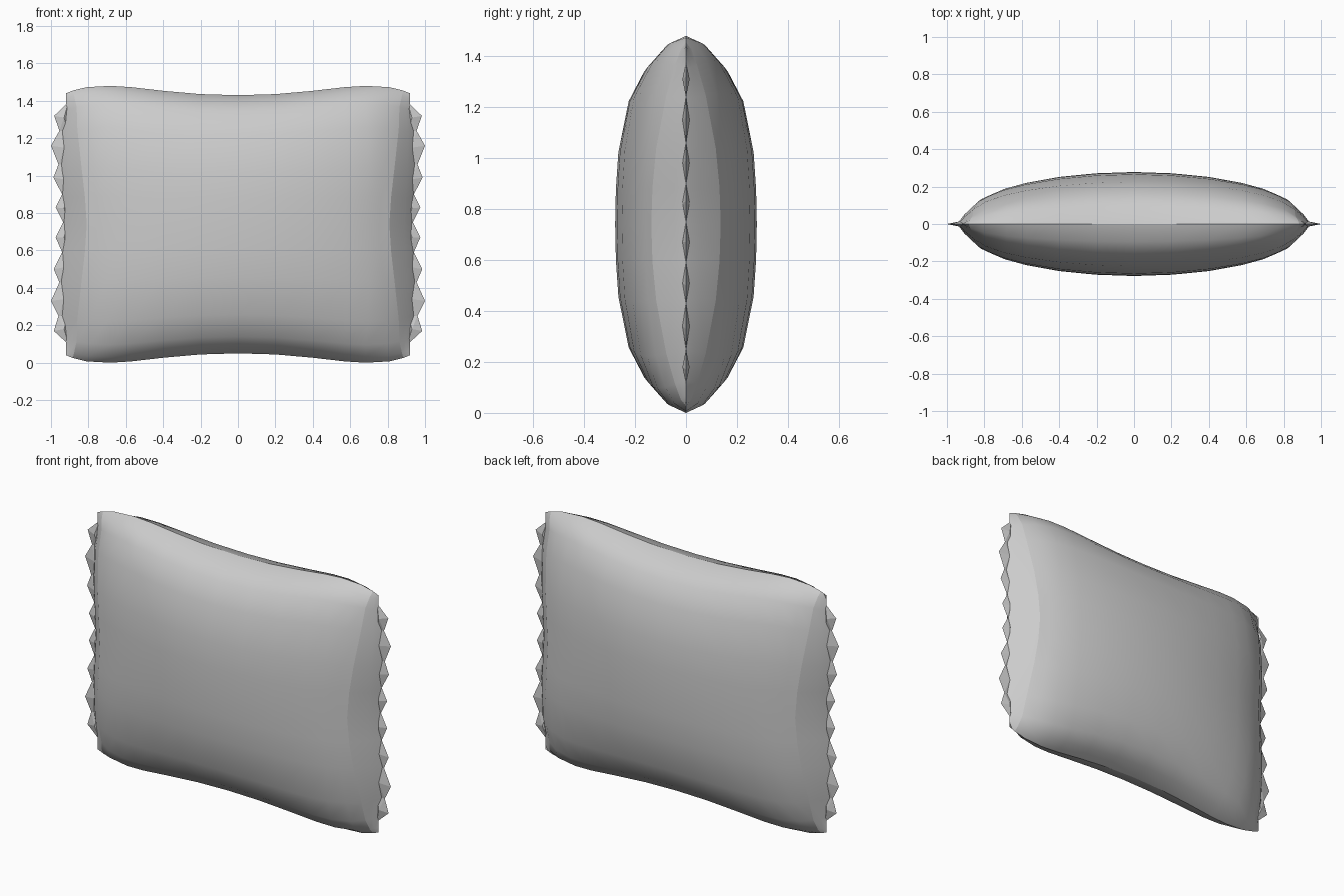
import bpy, bmesh

if "Cube" in bpy.data.objects:
    bpy.data.objects.remove(bpy.data.objects["Cube"])

CZ = 0.74       # height of the pillow centre
DEPTH = 0.278   # half thickness at the centre

# half height of the outline, and fullness, across the width
HEIGHT = [(0, .69), (.22, .696), (.43, .713), (.62, .733), (.74, .74), (.88, .733), (.96, .715), (1, .70)]
FULL_U = [(0, 1), (.22, .975), (.43, .905), (.62, .79), (.74, .68), (.87, .49), (.96, .19), (1, 0)]
# half width of the outline, and fullness, up the height
WIDTH = [(0, .93), (.41, .945), (.7, .94), (.87, .92), (1, .92)]
FULL_V = [(0, 1), (.2, .99), (.41, .955), (.7, .81), (.87, .59), (.96, .34), (1, 0)]


def interp(table, t):
    t = abs(t)
    for (a, p), (b, q) in zip(table, table[1:]):
        if t <= b:
            return p + (q - p) * (t - a) / (b - a)
    return table[-1][1]


def both_signs(values):
    return [-v for v in reversed(values[1:])] + values


def make_object(name, bm):
    bmesh.ops.recalc_face_normals(bm, faces=bm.faces[:])
    mesh = bpy.data.meshes.new(name)
    bm.to_mesh(mesh)
    bm.free()
    obj = bpy.data.objects.new(name, mesh)
    bpy.context.collection.objects.link(obj)
    return obj


# Pillow body: two bulged sheets joined along a seam
# each column is (position, bow toward the corners)
columns = [(0, 0), (.22, 0), (.43, 0), (.62, 0), (.74, 0), (.81, .07), (.87, .09), (.955, .025), (1, 0)]
columns = [(-u, -b) for u, b in reversed(columns[1:])] + columns
rows = both_signs([0, .2, .41, .7, .87, .96, 1])
bm = bmesh.new()
for side in (-1, 1):
    grid = []
    for u0, bow in columns:
        line = []
        for v in rows:
            u = u0 + bow * v * v
            y = side * DEPTH * interp(FULL_U, u) * interp(FULL_V, v)
            line.append(bm.verts.new((u * interp(WIDTH, v), y, CZ + v * interp(HEIGHT, u))))
        grid.append(line)
    for i in range(len(columns) - 1):
        for j in range(len(rows) - 1):
            f = bm.faces.new((grid[i][j], grid[i + 1][j], grid[i + 1][j + 1], grid[i][j + 1]))
            f.smooth = True
    # curved crease near each end
    for i in (2, len(columns) - 3):
        for a, b in zip(grid[i], grid[i][1:]):
            bm.edges.get((a, b)).smooth = False
bmesh.ops.remove_doubles(bm, verts=bm.verts[:], dist=0.0005)
for e in bm.edges:
    if all(abs(v.co.y) < 1e-5 for v in e.verts):
        e.smooth = False
make_object("pillow_body", bm)

# Zigzag fringe: thin pyramid teeth along each side seam
tips = [(.985, .17), (1, .33), (.985, .50), (.975, .67), (.975, .83), (.987, .99), (1, 1.16), (.983, 1.32)]
valleys = [(.92, .11), (.96, .25), (.955, .43), (.94, .59), (.935, .75), (.94, .90), (.96, 1.06), (.955, 1.24), (.92, 1.38)]
for name, sign in (("left_fringe", -1), ("right_fringe", 1)):
    bm = bmesh.new()
    for k, (tx, tz) in enumerate(tips):
        (ax, az), (bx, bz) = valleys[k], valleys[k + 1]
        low = bm.verts.new((sign * ax, 0, az))
        high = bm.verts.new((sign * bx, 0, bz))
        tip = bm.verts.new((sign * tx, 0, tz))
        low_in = bm.verts.new((sign * .91, 0, az))
        high_in = bm.verts.new((sign * .91, 0, bz))
        for y in (-.014, .014):
            mid = bm.verts.new((sign * .93, y, (az + bz) / 2))
            ring = [low, tip, high, high_in, low_in]
            for p, q in zip(ring, ring[1:] + ring[:1]):
                bm.faces.new((p, q, mid))
    make_object(name, bm)
